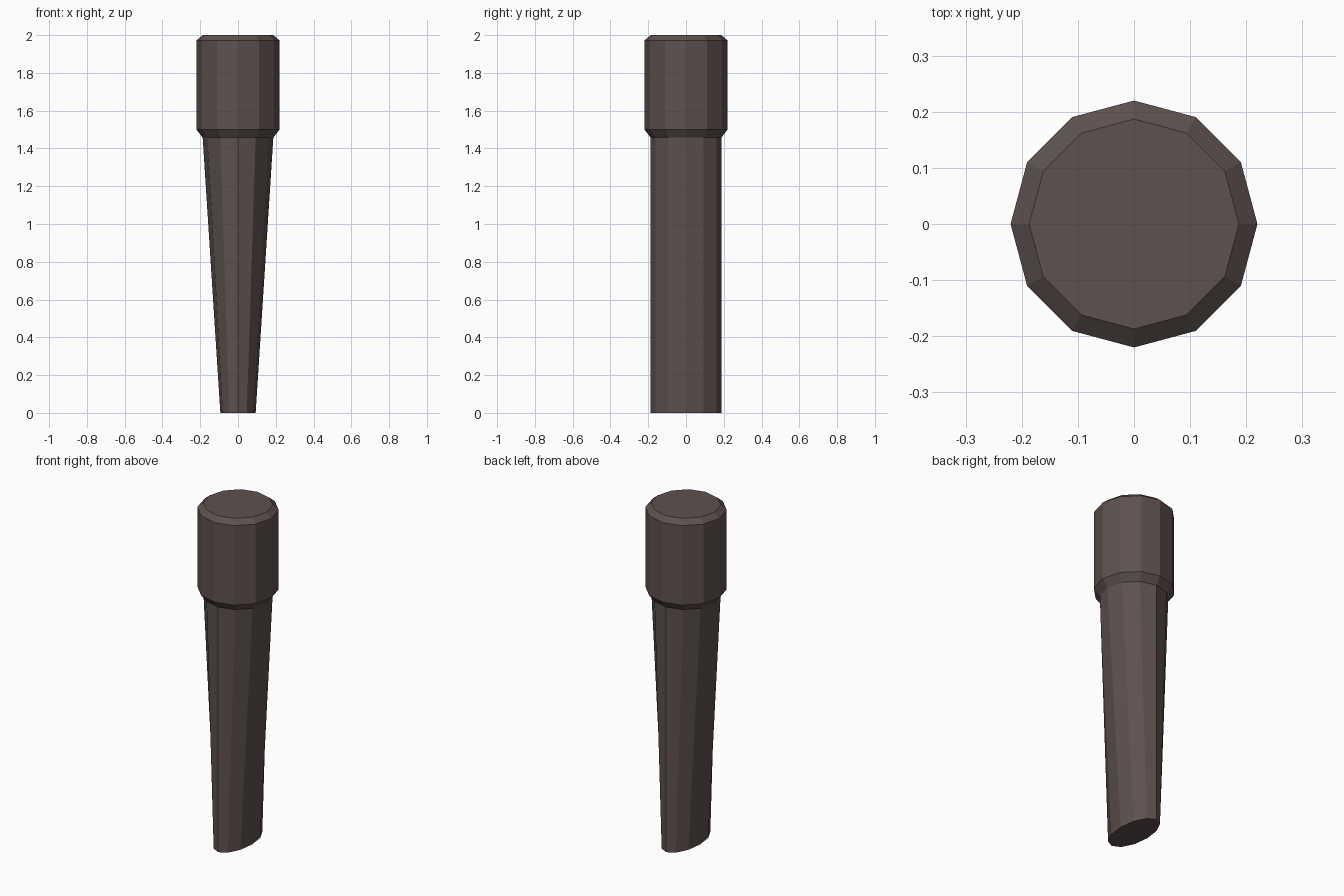
import bpy, bmesh
from math import cos, sin, pi

if "Cube" in bpy.data.objects:
    bpy.data.objects.remove(bpy.data.objects["Cube"])

SIDES = 12
# Profile rings: x radius, y radius, height
RINGS = [
    (0.0935, 0.187, 0.0),    # flattened chisel-like foot
    (0.187, 0.187, 1.457),   # top of the tapered shaft
    (0.22, 0.22, 1.5),       # flare under the head
    (0.22, 0.22, 1.972),     # straight head
    (0.187, 0.187, 2.0),     # bevelled top rim
]

bm = bmesh.new()
loops = []
for rx, ry, z in RINGS:
    loops.append([bm.verts.new((rx * cos(2 * pi * i / SIDES),
                                ry * sin(2 * pi * i / SIDES), z))
                  for i in range(SIDES)])

# Side walls between neighbouring rings
for low, high in zip(loops, loops[1:]):
    for i in range(SIDES):
        j = (i + 1) % SIDES
        bm.faces.new((low[i], low[j], high[j], high[i]))

# End caps
bm.faces.new(loops[0][::-1])
bm.faces.new(loops[-1])
bmesh.ops.recalc_face_normals(bm, faces=bm.faces)

mesh = bpy.data.meshes.new("tapered_peg")
bm.to_mesh(mesh)
bm.free()

# Dark brown material
mat = bpy.data.materials.new("dark_brown")
mat.diffuse_color = (0.11, 0.083, 0.076, 1)
mat.use_nodes = True
mat.node_tree.nodes["Principled BSDF"].inputs["Base Color"].default_value = mat.diffuse_color
mesh.materials.append(mat)

peg = bpy.data.objects.new("tapered_peg", mesh)
bpy.context.collection.objects.link(peg)
